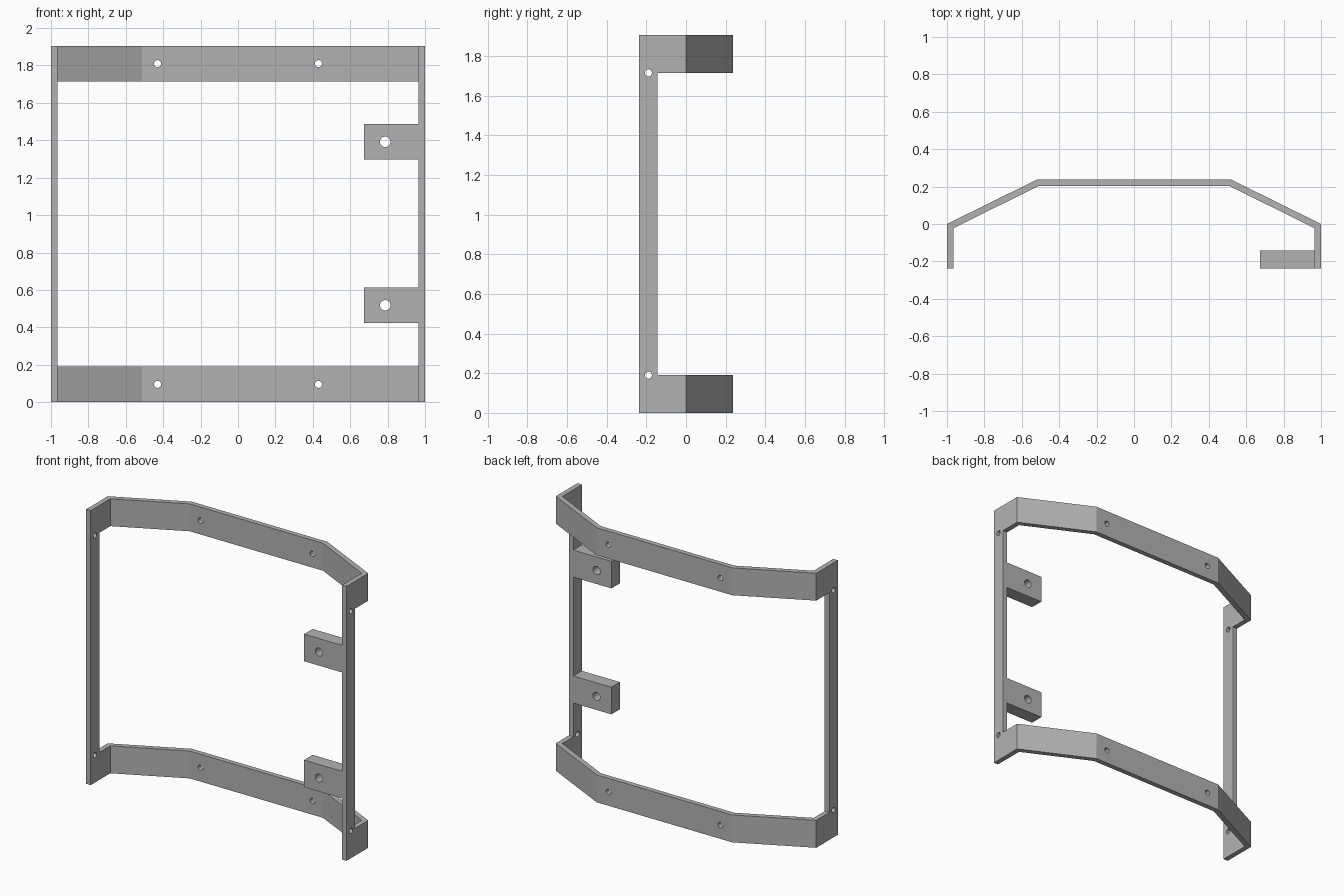
import bpy
import bmesh
from math import pi
from mathutils import Matrix, Vector

default_cube = bpy.data.objects.get("Cube")
if default_cube:
    bpy.data.objects.remove(default_cube)

HEIGHT = 1.905
BAND = 0.19          # height of each bent band
WALL = 0.035         # plate thickness
FRONT = -0.237
POST_BACK = -0.143   # rear edge of the side posts

steel = bpy.data.materials.new("grey_steel")
steel.use_nodes = True
grey = (0.45, 0.45, 0.45, 1)
steel.diffuse_color = grey
steel.node_tree.nodes["Principled BSDF"].inputs["Base Color"].default_value = grey


def finish(name, bm):
    bmesh.ops.recalc_face_normals(bm, faces=bm.faces)
    mesh = bpy.data.meshes.new(name)
    bm.to_mesh(mesh)
    bm.free()
    mesh.materials.append(steel)
    obj = bpy.data.objects.new(name, mesh)
    bpy.context.collection.objects.link(obj)
    return obj


def box(name, low, high):
    low, high = Vector(low), Vector(high)
    bm = bmesh.new()
    bmesh.ops.create_cube(bm, size=1, matrix=Matrix.Translation((low + high) / 2)
                          @ Matrix.Diagonal((*(high - low), 1)))
    return finish(name, bm)


def drill(name, centre, radius, length, axis):
    turn = Matrix.Rotation(pi / 2, 4, "Y" if axis == "X" else "X")
    bm = bmesh.new()
    bmesh.ops.create_cone(bm, cap_ends=True, segments=32, radius1=radius,
                          radius2=radius, depth=length,
                          matrix=Matrix.Translation(centre) @ turn)
    return finish(name, bm)


def cut(obj, cutter):
    cutter.hide_render = True
    mod = obj.modifiers.new("cut", "BOOLEAN")
    mod.operation = "DIFFERENCE"
    mod.solver = "EXACT"
    mod.object = cutter
    bpy.context.view_layer.objects.active = obj
    bpy.ops.object.modifier_apply(modifier=mod.name)
    bpy.data.objects.remove(cutter)


# Bent plate outline, mirrored across x and extruded to full height
half = [(1, FRONT), (1, 0), (0.52, -FRONT)]
inner = [(0.52 - 0.008, -FRONT - WALL), (1 - WALL, -0.022), (1 - WALL, FRONT)]
outline = (half + [(-x, y) for x, y in reversed(half)]
           + [(-x, y) for x, y in reversed(inner)] + inner)
bm = bmesh.new()
base = bm.faces.new([bm.verts.new((x, y, 0)) for x, y in outline])
top = bmesh.ops.extrude_face_region(bm, geom=[base])["geom"]
bmesh.ops.translate(bm, vec=(0, 0, HEIGHT),
                    verts=[v for v in top if isinstance(v, bmesh.types.BMVert)])
frame = finish("bent_frame", bm)

# Open window leaving two bands and two slim posts
cut(frame, box("window_cutter", (-1.2, POST_BACK, BAND), (1.2, 0.5, HEIGHT - BAND)))

# Screw holes in the bands and posts
for z in (BAND / 2, HEIGHT - BAND / 2):
    for x in (-0.43, 0.43):
        cut(frame, drill("band_drill", (x, -FRONT, z), 0.019, 0.2, "Y"))
for z in (BAND, HEIGHT - BAND):
    cut(frame, drill("post_drill", (0, -0.19, z), 0.018, 2.4, "X"))

# Two drilled mounting tabs on the left post
for name, z in (("lower_mounting_tab", 0.518), ("upper_mounting_tab", 1.392)):
    tab = box(name, (0.673, FRONT, z - 0.094), (1 - WALL, POST_BACK, z + 0.094))
    cut(tab, drill("tab_drill", (0.787, -0.19, z), 0.028, 0.3, "Y"))
